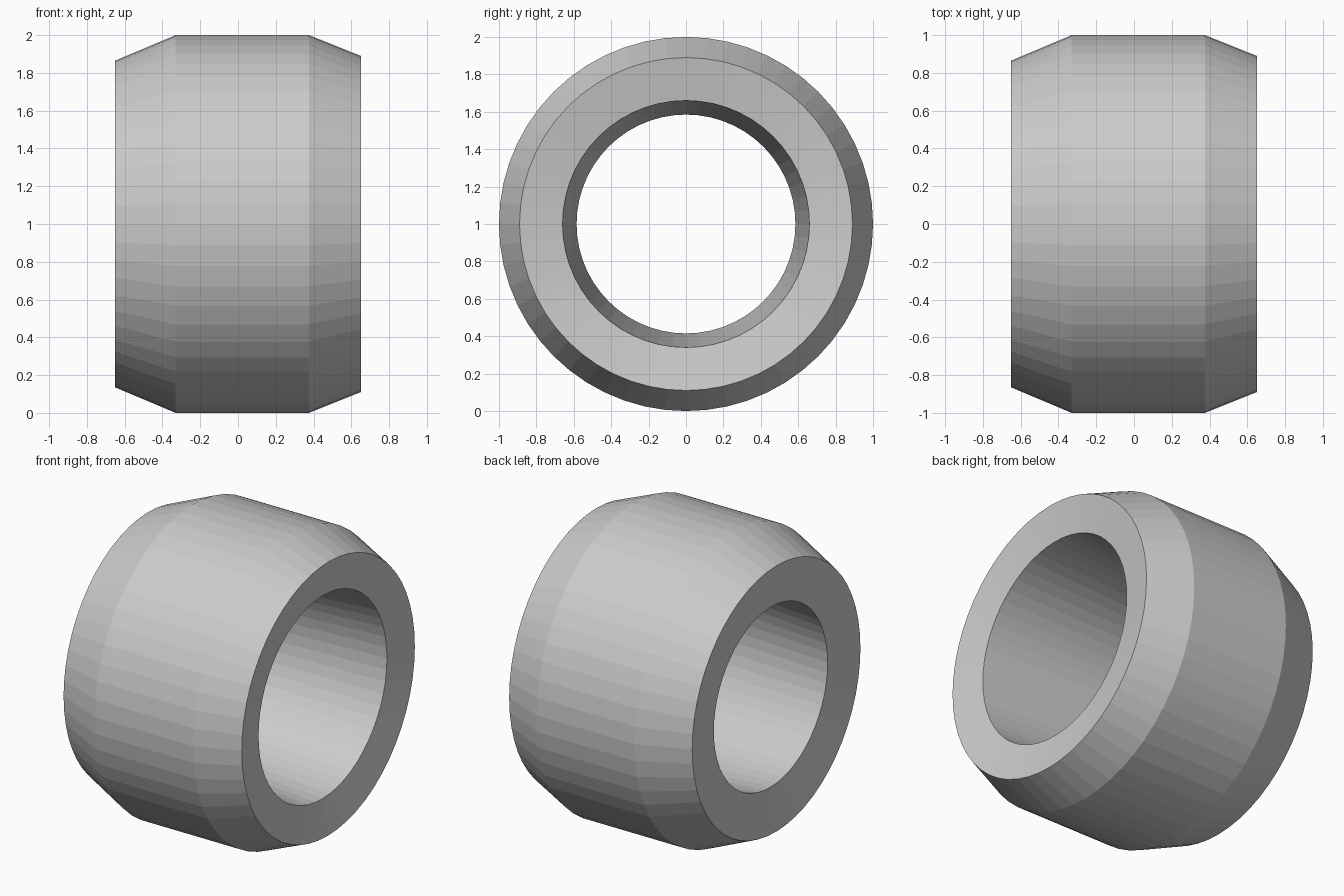
import bpy
import bmesh
from math import cos, sin, tau

SEGMENTS = 56

# Remove the default cube
cube = bpy.data.objects.get("Cube")
if cube:
    bpy.data.objects.remove(cube, do_unlink=True)

# Single plain grey material
grey = bpy.data.materials.new("plain_grey")
grey.use_nodes = True
colour = (0.6, 0.6, 0.6, 1)
grey.diffuse_color = colour
grey.node_tree.nodes["Principled BSDF"].inputs["Base Color"].default_value = colour

# Closed cross-section as (x, radius): chamfered outside, dished ends, tapered bore
profile = [
    (-0.65, 0.865), (-0.33, 1.0), (0.375, 1.0), (0.65, 0.89),
    (0.61, 0.66), (-0.61, 0.585),
]


def revolve_about_x(name, section, material):
    """Spin a closed section around the x axis into a ring."""
    bm = bmesh.new()
    rings = []
    for i in range(SEGMENTS):
        a = tau * i / SEGMENTS
        rings.append([bm.verts.new((x, r * cos(a), r * sin(a))) for x, r in section])
    for i, ring in enumerate(rings):
        following = rings[(i + 1) % SEGMENTS]
        for j in range(len(section)):
            k = (j + 1) % len(section)
            bm.faces.new((ring[j], ring[k], following[k], following[j]))
    bmesh.ops.recalc_face_normals(bm, faces=bm.faces)
    mesh = bpy.data.meshes.new(name)
    bm.to_mesh(mesh)
    bm.free()
    mesh.materials.append(material)
    obj = bpy.data.objects.new(name, mesh)
    bpy.context.collection.objects.link(obj)
    return obj


# Chamfered ring resting on the ground
ring = revolve_about_x("chamfered_ring", profile, grey)
ring.location.z = 1.0
